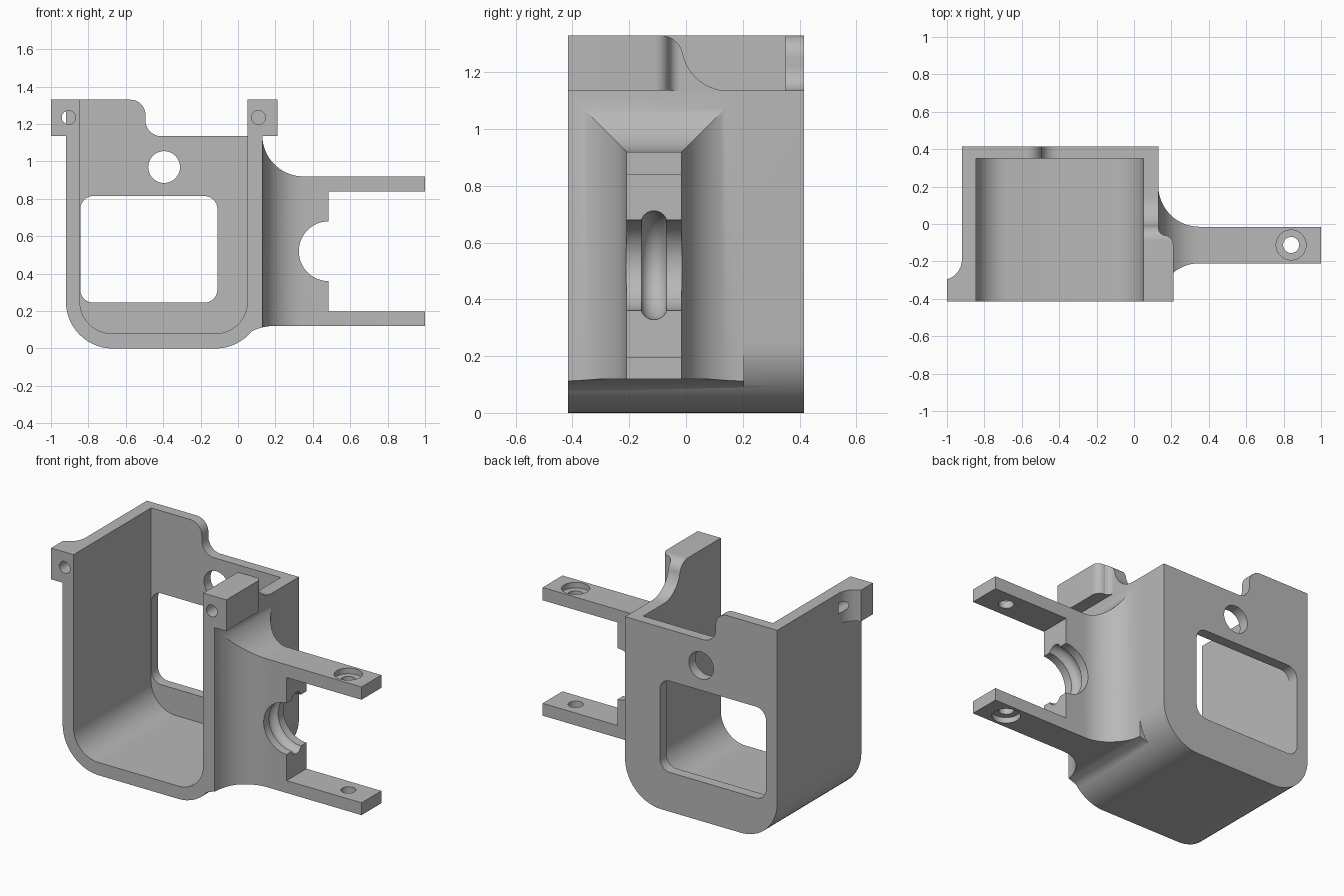
import bpy, bmesh
from math import cos, sin, radians, sqrt

if "Cube" in bpy.data.objects:
    bpy.data.objects.remove(bpy.data.objects["Cube"])

grey = bpy.data.materials.new("plain grey")
grey.use_nodes = True
grey.diffuse_color = (0.48, 0.48, 0.48, 1)
grey.node_tree.nodes["Principled BSDF"].inputs["Base Color"].default_value = (0.48, 0.48, 0.48, 1)

AXES = {"x": lambda u, v, t: (t, u, v),
        "y": lambda u, v, t: (u, t, v),
        "z": lambda u, v, t: (u, v, t)}


def arc(cu, cv, r, a0, a1, n=14):
    angles = [radians(a0 + (a1 - a0) * i / n) for i in range(n + 1)]
    return [(cu + r * cos(a), cv + r * sin(a)) for a in angles]


def rounded_rect(u0, u1, v0, v1, r):
    return (arc(u0 + r, v0 + r, r, 180, 270) + arc(u1 - r, v0 + r, r, 270, 360)
            + arc(u1 - r, v1 - r, r, 0, 90) + arc(u0 + r, v1 - r, r, 90, 180))


def loft(name, rings, closed=False):
    """Skin a list of equal-length rings; cap the ends unless closed."""
    bm = bmesh.new()
    vs = [[bm.verts.new(p) for p in ring] for ring in rings]
    n = len(vs[0])
    pairs = list(zip(vs, vs[1:])) + ([(vs[-1], vs[0])] if closed else [])
    for a, b in pairs:
        for i in range(n):
            j = (i + 1) % n
            bm.faces.new((a[i], a[j], b[j], b[i]))
    if not closed:
        bm.faces.new(vs[0])
        bm.faces.new(vs[-1])
    bmesh.ops.recalc_face_normals(bm, faces=bm.faces)
    mesh = bpy.data.meshes.new(name)
    bm.to_mesh(mesh)
    bm.free()
    mesh.materials.append(grey)
    ob = bpy.data.objects.new(name, mesh)
    bpy.context.collection.objects.link(ob)
    return ob


def prism(name, outline, axis, t0, t1):
    return loft(name, [[AXES[axis](u, v, t) for u, v in outline] for t in (t0, t1)])


def box(name, x0, x1, y0, y1, z0, z1):
    return prism(name, [(x0, y0), (x1, y0), (x1, y1), (x0, y1)], "z", z0, z1)


def rod(name, u, v, r, axis, t0, t1):
    return prism(name, arc(u, v, r, 0, 352.5, 47), axis, t0, t1)


def combine(target, other, operation):
    other.hide_render = True
    mod = target.modifiers.new("combine", "BOOLEAN")
    mod.operation, mod.solver, mod.object = operation, "EXACT", other
    bpy.context.view_layer.objects.active = target
    bpy.ops.object.modifier_apply(modifier=mod.name)
    bpy.data.objects.remove(other)


FRONT, BACK, TOP, STEP = -0.415, 0.415, 1.33, 1.135

# Open box with rounded lower corners and a stepped top edge
body = prism("bracket_body",
             arc(-0.67, 0.25, 0.25, 180, 270) + arc(-0.12, 0.25, 0.25, 270, 360)
             + [(0.13, STEP)] + arc(-0.41, 1.22, 0.085, 270, 180)
             + arc(-0.575, 1.25, 0.08, 0, 90) + [(-0.92, TOP)],
             "y", FRONT, BACK)
hollow = prism("hollow",
               arc(-0.675, 0.25, 0.17, 180, 270) + arc(-0.12, 0.25, 0.17, 270, 360)
               + [(0.05, 1.6), (-0.845, 1.6)], "y", -0.6, 0.35)
combine(body, hollow, "DIFFERENCE")

# Window and round hole in the back wall
combine(body, prism("window", rounded_rect(-0.843, -0.11, 0.245, 0.815, 0.07),
                    "y", 0.3, 0.5), "DIFFERENCE")
combine(body, rod("back_hole", -0.395, 0.97, 0.085, "y", 0.3, 0.5), "DIFFERENCE")

# Arm plate flaring into the side wall with mitred concave fillets
R = 0.22


def plate_ring(x):
    k = max(0, R - max(0, x - 0.13))
    d = R - sqrt(max(0, R * R - k * k))
    low = 0.12 - 0.04 * (max(0, 0.19 - x) / 0.14) ** 2
    y0, y1, z1 = max(FRONT, -0.21 - d), -0.015 + d, 0.92 + min(d, 0.214)
    return [(x, y0, low), (x, y1, low), (x, y1, z1), (x, y0, z1)]


stations = [0.06, 0.095] + [0.13 + R * (i / 18) ** 1.7 for i in range(19)] + [1.0]
arm = loft("arm_plate", [plate_ring(x) for x in stations])
combine(arm, box("fork_gap", 0.483, 1.2, -0.6, 0.6, 0.197, 0.84), "DIFFERENCE")
combine(arm, rod("round_seat", 0.485, 0.52, 0.16, "y", -0.6, 0.6), "DIFFERENCE")

# Ring groove inside the round seat
ring_groove = loft("ring_groove",
                   [[(0.485 + r * cos(radians(a)), y, 0.52 + r * sin(radians(a)))
                     for y, r in arc(-0.113, 0.145, 0.047, 0, 345, 23)]
                    for a in range(0, 360, 6)], closed=True)
combine(arm, ring_groove, "DIFFERENCE")

# Screw holes, counterbored on the outer faces of both arms
combine(arm, rod("screw_hole", 0.84, -0.112, 0.043, "z", -0.2, 1.2), "DIFFERENCE")
for z0, z1 in ((0.885, 1.0), (0.0, 0.155)):
    combine(arm, rod("counterbore", 0.84, -0.112, 0.08, "z", z0, z1), "DIFFERENCE")
combine(body, arm, "UNION")

# Left lug, sweeping back into the wall
left_lug = prism("left_lug",
                 [(-1, FRONT), (-0.88, FRONT), (-0.88, -0.19)]
                 + arc(-1.03, -0.19, 0.11, 0, -74), "z", STEP, TOP)
combine(body, left_lug, "UNION")

# Right lug, curved in plan and falling to the wall top in an S
right_lug = prism("right_lug",
                  [(0.05, FRONT), (0.21, FRONT)] + arc(0.16, -0.11, 0.05, 0, 90)
                  + arc(0.17, -0.02, 0.04, 250, 180) + [(0.13, 0.3), (0.05, 0.3)],
                  "z", STEP, TOP)
s_profile = prism("s_profile",
                  [(-0.6, 1.0), (0.152, 1.0)] + arc(0.15, 1.3, 0.165, 270, 190)
                  + arc(-0.09, 1.25, 0.08, 15, 90) + [(-0.09, 1.5), (-0.6, 1.5)],
                  "x", -0.1, 0.4)
combine(right_lug, s_profile, "INTERSECT")
combine(body, right_lug, "UNION")

# Pin holes through the lugs
for x in (-0.905, 0.11):
    combine(body, rod("pin_hole", x, 1.235, 0.037, "y", -0.6, -0.19), "DIFFERENCE")

# Smooth curved faces, keep hard edges
bpy.ops.object.select_all(action="DESELECT")
body.select_set(True)
bpy.context.view_layer.objects.active = body
bpy.ops.object.shade_smooth_by_angle(angle=radians(25))
